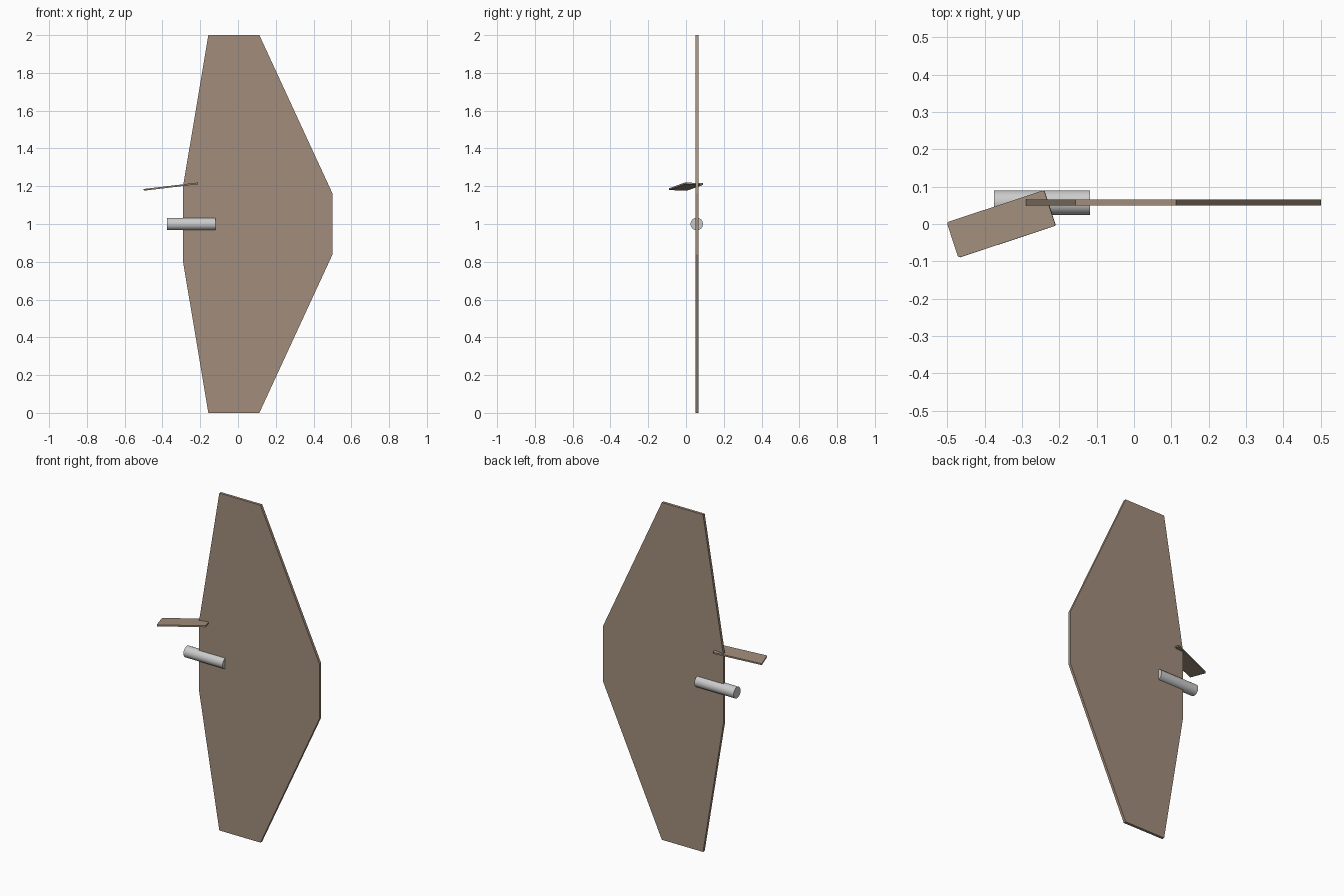
import bpy, bmesh, math
from mathutils import Vector, Matrix

if "Cube" in bpy.data.objects:
    bpy.data.objects.remove(bpy.data.objects["Cube"])

wood = bpy.data.materials.new("wood")
wood.diffuse_color = (0.36, 0.27, 0.20, 1)
wood.use_nodes = True
wood.node_tree.nodes["Principled BSDF"].inputs["Base Color"].default_value = wood.diffuse_color


def add_object(name, bm, mat=None):
    bmesh.ops.recalc_face_normals(bm, faces=bm.faces)
    mesh = bpy.data.meshes.new(name)
    bm.to_mesh(mesh)
    bm.free()
    obj = bpy.data.objects.new(name, mesh)
    bpy.context.collection.objects.link(obj)
    if mat:
        mesh.materials.append(mat)
    return obj


# Large panel: upper half outline mirrored about z = 1, then extruded in y
upper = [(0.5, 0.162), (0.113, 1.0), (-0.157, 1.0), (-0.29, 0.205)]
outline = upper + [(x, -z) for x, z in reversed(upper)]
bm = bmesh.new()
face = bm.faces.new([bm.verts.new((x, 0.049, 1 + z)) for x, z in outline])
ext = bmesh.ops.extrude_face_region(bm, geom=[face])
bmesh.ops.translate(bm, vec=(0, 0.016, 0),
                    verts=[g for g in ext["geom"] if isinstance(g, bmesh.types.BMVert)])
add_object("main_panel", bm, wood)

# Rod through the panel, along x
bm = bmesh.new()
bmesh.ops.create_cone(bm, cap_ends=True, segments=32, radius1=0.033, radius2=0.033,
                      depth=0.257,
                      matrix=Matrix.Translation((-0.2465, 0.057, 1.0))
                      @ Matrix.Rotation(math.pi / 2, 4, 'Y'))
rod = add_object("rod", bm)
bpy.context.view_layer.objects.active = rod
rod.select_set(True)
bpy.ops.object.shade_smooth_by_angle(angle=math.radians(40))

# Small tilted slat with rounded corners
length_dir = Vector((0.26, 0.086, 0.031)).normalized()
width_dir = Vector((-0.031, 0.095, -0.0037))
width_dir = (width_dir - width_dir.dot(length_dir) * length_dir).normalized()
rot = Matrix((length_dir, width_dir, length_dir.cross(width_dir))).transposed().to_4x4()
bm = bmesh.new()
bmesh.ops.create_cube(bm, size=1, matrix=Matrix.Diagonal((0.276, 0.1, 0.009, 1)))
corners = [e for e in bm.edges
           if abs(e.verts[0].co.z - e.verts[1].co.z) > 0.005]
bmesh.ops.bevel(bm, geom=corners, offset=0.005, segments=2, profile=0.5, affect='EDGES')
bm.transform(Matrix.Translation((-0.355, 0, 1.198)) @ rot)
add_object("small_slat", bm, wood)
